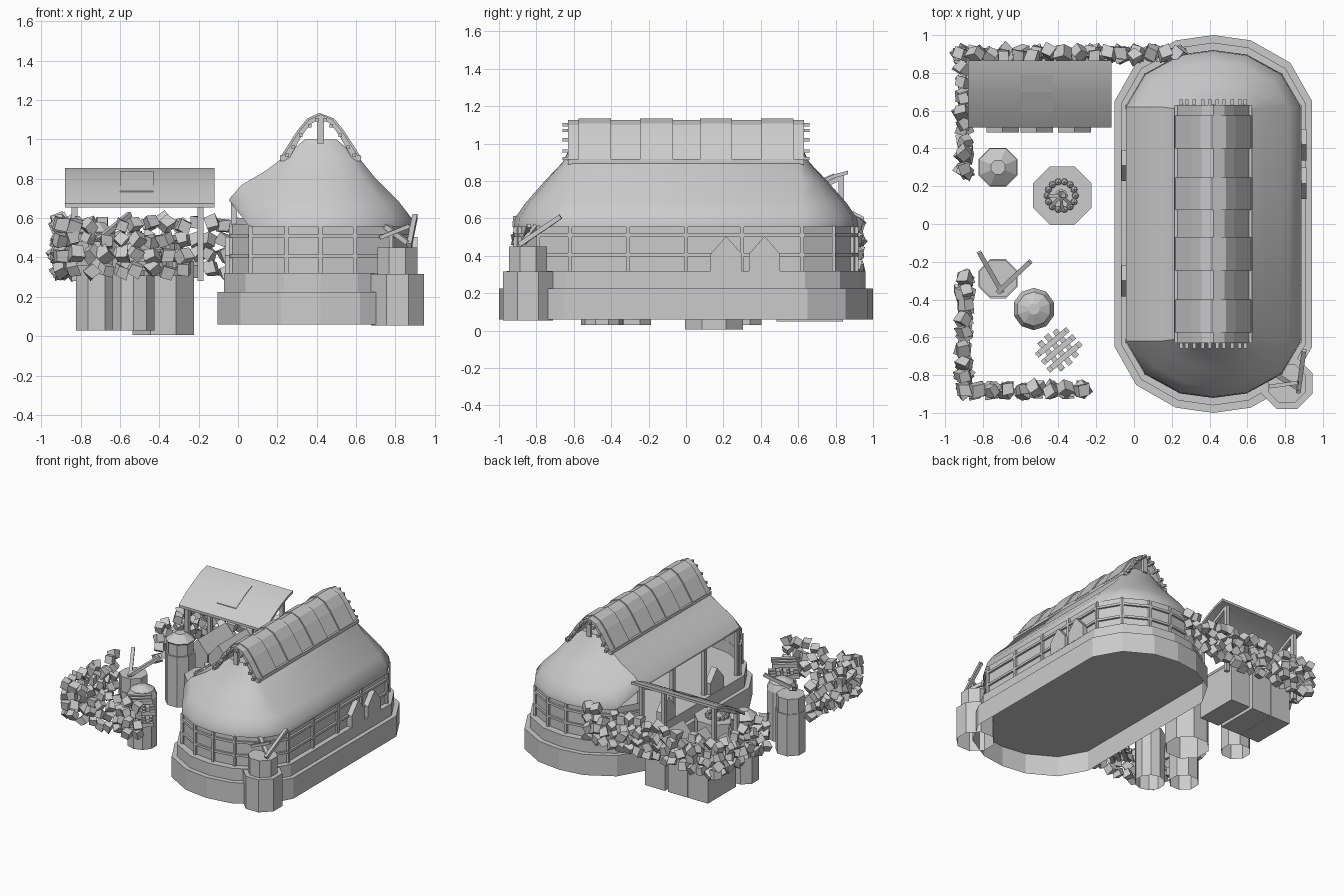
import bpy, bmesh, math, random
from mathutils import Vector, Matrix

random.seed(4)
if "Cube" in bpy.data.objects:
    bpy.data.objects.remove(bpy.data.objects["Cube"])

grey = bpy.data.materials.new("plain_grey")
grey.use_nodes = True
grey.diffuse_color = (0.6, 0.6, 0.6, 1)
grey.node_tree.nodes["Principled BSDF"].inputs["Base Color"].default_value = (0.6, 0.6, 0.6, 1)


def finish(name, bm, smooth=None):
    bmesh.ops.recalc_face_normals(bm, faces=bm.faces)
    mesh = bpy.data.meshes.new(name)
    bm.to_mesh(mesh)
    bm.free()
    mesh.materials.append(grey)
    ob = bpy.data.objects.new(name, mesh)
    bpy.context.collection.objects.link(ob)
    if smooth:
        bpy.ops.object.select_all(action='DESELECT')
        ob.select_set(True)
        bpy.context.view_layer.objects.active = ob
        bpy.ops.object.shade_smooth_by_angle(angle=math.radians(smooth))
    return ob


def loft(bm, rings, cap=True, skip=()):
    """Skin a stack of closed rings, open below; skip leaves out columns."""
    rows = [[bm.verts.new(p) for p in ring] for ring in rings]
    n = len(rows[0])
    for a, b in zip(rows, rows[1:]):
        for i in range(n):
            if i not in skip:
                bm.faces.new((a[i], a[(i + 1) % n], b[(i + 1) % n], b[i]))
    if cap:
        bm.faces.new(rows[-1])


def box(bm, lo, hi):
    lo, hi = Vector(lo), Vector(hi)
    size = Matrix.Diagonal((*(hi - lo), 1))
    bmesh.ops.create_cube(bm, size=1, matrix=Matrix.Translation((lo + hi) / 2) @ size)


def stick(bm, a, b, w=0.02, h=None):
    a, b = Vector(a), Vector(b)
    turn = (b - a).to_track_quat('Z', 'Y').to_matrix().to_4x4()
    bmesh.ops.create_cube(bm, size=1, matrix=Matrix.Translation((a + b) / 2) @ turn
                          @ Matrix.Diagonal((w, h or w, (b - a).length, 1)))


def prism(bm, profile, axis, lo, hi):
    """Extrude a 2D profile (u, z) along x or y."""
    place = (lambda u, z, t: (t, u, z)) if axis == 'x' else (lambda u, z, t: (u, t, z))
    a = [bm.verts.new(place(u, z, lo)) for u, z in profile]
    b = [bm.verts.new(place(u, z, hi)) for u, z in profile]
    n = len(a)
    for i in range(n):
        bm.faces.new((a[i], a[(i + 1) % n], b[(i + 1) % n], b[i]))
    bm.faces.new(a)
    bm.faces.new(b)


def gable(u, half, low, eave, peak):
    return [(u - half, low), (u + half, low), (u + half, eave), (u, peak), (u - half, eave)]


# Long hall: every level is a straight run with a faceted round end
CX = 0.42
QUARTER = [(1, 0), (0.78, 0.58), (0.38, 0.92), (0, 1)]
END = QUARTER + [(-u, v) for u, v in QUARTER[-2::-1]]
WEST = 6  # column between the two end points on the -x side


def outline(hx, run, ry, z, lift=0):
    half = [(u * hx, run + v * ry) for u, v in END]
    pts = half + [(-x, -y) for x, y in half]
    return [(CX + x, y, z + (lift if i in (WEST, WEST + 1) else 0))
            for i, (x, y) in enumerate(pts)]


bm = bmesh.new()
loft(bm, [outline(0.523, 0.65, 0.35, z) for z in (0.06, 0.225)])
finish("hall_base", bm)
bm = bmesh.new()
loft(bm, [outline(0.49, 0.635, 0.325, z) for z in (0.225, 0.32)])
finish("hall_step", bm)
bm = bmesh.new()
loft(bm, [outline(0.45, 0.62, 0.285, z) for z in (0.32, 0.57)], False, (WEST,))
finish("hall_wall", bm)

# Timber frame: posts at the corners and along the sides, two rails
bm = bmesh.new()
corners = [Vector(p) for p in outline(0.457, 0.62, 0.292, 0)]
for p in corners:
    box(bm, (p.x - 0.01, p.y - 0.01, 0.32), (p.x + 0.01, p.y + 0.01, 0.56))
for y in (-0.31, 0, 0.3):
    box(bm, (CX + 0.447, y - 0.01, 0.32), (CX + 0.467, y + 0.01, 0.56))
for y in (-0.61, -0.2, 0.2, 0.61):
    box(bm, (-0.035, y - 0.015, 0.32), (-0.005, y + 0.015, 0.7))
for i, p in enumerate(corners):
    if i != WEST:
        for z in (0.405, 0.51):
            up = Vector((0, 0, z))
            stick(bm, p + up, corners[(i + 1) % len(corners)] + up, 0.018)
finish("hall_timbers", bm)

# Domed roof, with the eave lifted over the open -x side
bm = bmesh.new()
loft(bm, [outline(*r) for r in (
    (0.462, 0.62, 0.30, 0.555, 0.13), (0.462, 0.62, 0.295, 0.6, 0.1),
    (0.40, 0.62, 0.24, 0.68, 0.09), (0.28, 0.62, 0.135, 0.8, 0.04),
    (0.2, 0.61, 0.05, 0.9, 0), (0.08, 0.59, 0.02, 1.0, 0))])
finish("hall_roof", bm, 40)

# Arched ridge cover made of alternating raised panels
ARCH = [(0.2, 0.9), (0.11, 1.04), (0.06, 1.1), (0, 1.127)]


def arch(grow):
    out = [(CX - x - grow, z + grow) for x, z in ARCH]
    out += [(CX + x + grow, z + grow) for x, z in ARCH[-2::-1]]
    inner = [(CX + (x - CX) * 0.87, z - 0.022) for x, z in reversed(out)]
    return out + inner


cuts = [-0.63, -0.575, -0.4, -0.245, -0.07, 0.075, 0.245, 0.4, 0.575, 0.63]
bm = bmesh.new()
for i, (a, b) in enumerate(zip(cuts, cuts[1:])):
    prism(bm, arch(0.007 * (i % 2)), 'y', a, b)
finish("ridge_cover", bm)
bm = bmesh.new()
for s in (-1, 1):
    stick(bm, (CX + s * 0.195, -0.63, 0.903), (CX + s * 0.195, 0.63, 0.903), 0.022, 0.028)
    box(bm, (CX - 0.018, s * 0.62 - 0.012, 0.98), (CX + 0.018, s * 0.62 + 0.012, 1.11))
    for x, z in ((0.17, 0.92), (0.14, 0.96), (0.1, 1.02), (0.055, 1.07), (0.02, 1.1)):
        for side in (-1, 1):
            stick(bm, (CX + side * x, s * 0.6, z), (CX + side * x, s * 0.66, z), 0.018)
finish("ridge_beams", bm)

# Small gabled blocks on both long sides
bm = bmesh.new()
for y in (0.215, 0.42):
    prism(bm, gable(y, 0.083, 0.315, 0.41, 0.505), 'x', 0.86, 0.912)
for y in (-0.3, 0.31):
    prism(bm, gable(y, 0.083, 0.315, 0.41, 0.505), 'x', -0.065, -0.015)
finish("side_gables", bm)


# Faceted drums: turret and barrels, given as (radius, height) levels
def drum(name, x, y, levels, sides=8):
    bm = bmesh.new()
    ang = [math.tau * (i + 0.5) / sides for i in range(sides)]
    loft(bm, [[(x + r * math.cos(a), y + r * math.sin(a), z) for a in ang] for r, z in levels])
    return finish(name, bm)


drum("corner_turret", 0.81, -0.845, [(0.145, 0.055), (0.145, 0.315), (0.11, 0.315), (0.11, 0.45)])
drum("barrel_back", -0.72, 0.3, [(0.112, 0.03), (0.112, 0.43), (0.1, 0.43), (0.1, 0.52),
                                 (0.108, 0.53), (0.04, 0.58)])
drum("barrel_left", -0.72, -0.29, [(0.112, 0.03), (0.112, 0.36), (0.105, 0.36), (0.105, 0.48)])
drum("barrel_front", -0.53, -0.45, [(0.112, 0.03), (0.112, 0.42), (0.09, 0.47), (0.03, 0.5)], 10)
drum("barrel_middle", -0.38, 0.15, [(0.168, 0.005), (0.168, 0.38)])

bm = bmesh.new()
stick(bm, (0.87, -0.89, 0.46), (0.9, -0.67, 0.61), 0.025)
stick(bm, (0.87, -0.87, 0.47), (0.72, -0.78, 0.58), 0.025)
stick(bm, (0.72, -0.86, 0.5), (0.87, -0.84, 0.56), 0.02)
finish("turret_sticks", bm)
bm = bmesh.new()
stick(bm, (-0.7, -0.36, 0.48), (-0.82, -0.15, 0.6), 0.025)
stick(bm, (-0.72, -0.36, 0.48), (-0.55, -0.2, 0.62), 0.025)
finish("barrel_sticks", bm)

# Ring of pebbles with crossed sticks on the middle barrel
bm = bmesh.new()
for i in range(14):
    a = math.tau * i / 14
    bmesh.ops.create_icosphere(bm, subdivisions=1, radius=0.02, matrix=Matrix.Translation(
        (-0.385 + 0.075 * math.cos(a), 0.15 + 0.075 * math.sin(a), 0.39)))
for k in range(4):
    d = Vector((math.cos(k * 0.8), math.sin(k * 0.8), 0)) * 0.07
    c = Vector((-0.385, 0.15, 0.42))
    stick(bm, c - d - Vector((0, 0, 0.03)), c + d * 0.4 + Vector((0, 0, 0.05)), 0.018)
finish("fire_ring", bm)

# Stacked lattice of logs
bm = bmesh.new()
for level in range(5):
    for k in (-1, 0, 1):
        a = math.radians(40 + 90 * (level % 2))
        d, n = Vector((math.cos(a), math.sin(a), 0)), Vector((-math.sin(a), math.cos(a), 0))
        c = Vector((-0.4, -0.665, 0.32 + 0.045 * level)) + n * k * 0.05
        reach = 0.1 + random.uniform(-0.015, 0.015)
        stick(bm, c - d * reach, c + d * reach, 0.03)
finish("log_stack", bm)

# Open shed with a curved lean-to roof
CURVE = [(0.51, 0.675), (0.6, 0.74), (0.7, 0.795), (0.79, 0.835), (0.865, 0.855)]
bm = bmesh.new()
prism(bm, CURVE + [(y, z - 0.02) for y, z in reversed(CURVE)], 'x', -0.88, -0.12)
finish("shed_roof", bm, 40)
bm = bmesh.new()
patch = [(0.59, 0.738), (0.7, 0.8), (0.79, 0.84)]
prism(bm, patch + [(y, z - 0.006) for y, z in reversed(patch)], 'x', -0.6, -0.43)
finish("roof_patch", bm)
bm = bmesh.new()
for x in (-0.83, -0.19):
    for y, z in ((0.55, 0.69), (0.83, 0.84)):
        box(bm, (x - 0.015, y - 0.015, 0.28), (x + 0.015, y + 0.015, z))
    stick(bm, (x, 0.55, 0.68), (x, 0.83, 0.82), 0.025)
finish("shed_posts", bm)
bm = bmesh.new()
for x in (-0.695, -0.515, -0.315):
    prism(bm, gable(x, 0.087, 0.05, 0.36, 0.46), 'y', 0.485, 0.84)
finish("shed_bins", bm)


# Rough stone walls of jittered rocks
def rock_wall(name, a, b):
    bm = bmesh.new()
    a, b = Vector((*a, 0)), Vector((*b, 0))
    count = round((b - a).length / 0.078)
    for row in range(4):
        for i in range(count + 1):
            if row == 3 and random.random() < 0.25:
                continue
            p = a.lerp(b, i / count) + Vector([random.uniform(-0.012, 0.012) for _ in range(3)])
            p.z += 0.335 + row * 0.078
            spin = Matrix.Rotation(random.uniform(0, 6), 4, Vector((random.random(), 1, random.random())))
            rock = bmesh.ops.create_cube(bm, size=0.07, matrix=Matrix.Translation(p) @ spin)
            for v in rock["verts"]:
                v.co = p + (v.co - p) * random.uniform(0.65, 1.05)
    return finish(name, bm)


rock_wall("back_wall", (-0.91, 0.9), (0.24, 0.9))
rock_wall("back_side_wall", (-0.9, 0.83), (-0.9, 0.29))
rock_wall("front_wall", (-0.91, -0.88), (-0.28, -0.88))
rock_wall("front_side_wall", (-0.9, -0.8), (-0.9, -0.29))
